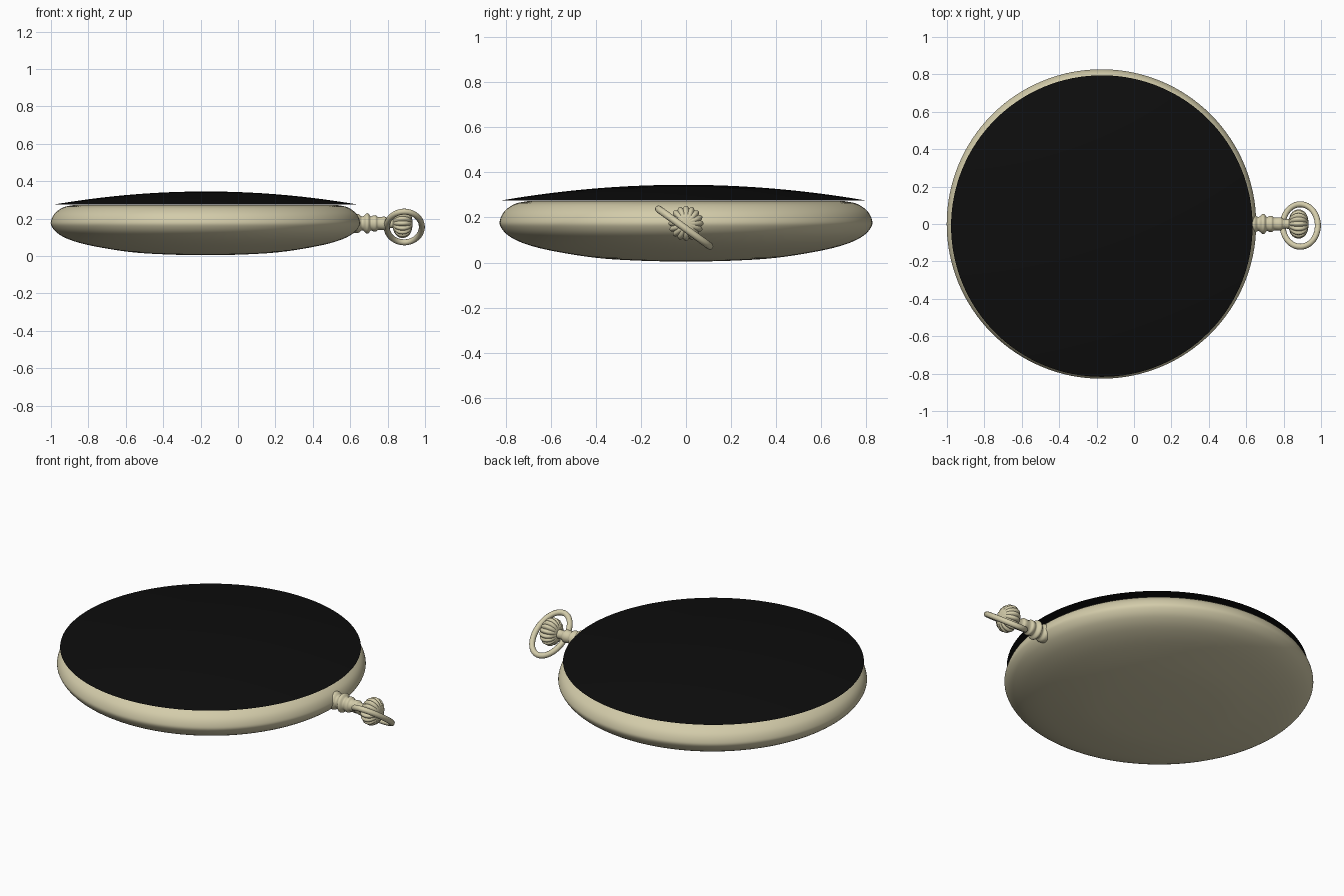
import bpy, bmesh, math
from mathutils import Vector

cube = bpy.data.objects.get("Cube")
if cube:
    bpy.data.objects.remove(cube, do_unlink=True)


def material(name, rgb):
    m = bpy.data.materials.new(name)
    m.use_nodes = True
    m.diffuse_color = (*rgb, 1)
    m.node_tree.nodes["Principled BSDF"].inputs["Base Color"].default_value = (*rgb, 1)
    return m


gold = material("pale_gold", (0.65, 0.60, 0.40))
black = material("black_glass", (0.004, 0.004, 0.004))


def finish(name, bm, mat, angle=50):
    bmesh.ops.remove_doubles(bm, verts=bm.verts, dist=1e-5)
    bmesh.ops.recalc_face_normals(bm, faces=bm.faces)
    mesh = bpy.data.meshes.new(name)
    bm.to_mesh(mesh)
    bm.free()
    mesh.materials.append(mat)
    ob = bpy.data.objects.new(name, mesh)
    bpy.context.collection.objects.link(ob)
    bpy.ops.object.select_all(action="DESELECT")
    ob.select_set(True)
    bpy.context.view_layer.objects.active = ob
    bpy.ops.object.shade_smooth_by_angle(angle=math.radians(angle))
    return ob


def smooth(points, steps=6):
    """Catmull-Rom curve through the profile points."""
    p = [Vector(q) for q in points]
    p = [p[0]] + p + [p[-1]]
    out = []
    for a, b, c, d in zip(p, p[1:], p[2:], p[3:]):
        for i in range(steps):
            t = i / steps
            out.append(0.5 * (2 * b + (c - a) * t + (2 * a - 5 * b + 4 * c - d) * t * t
                              + (3 * b - a - 3 * c + d) * t ** 3))
    return out + [p[-1]]


def lathe(name, profile, centre, mat, axis="Z", sides=128, flute=lambda a: 1):
    """Revolve (radius, height) pairs about an axis, with optional fluting."""
    bm = bmesh.new()
    rings = []
    for r, h in profile:
        ring = []
        for i in range(sides):
            a = math.tau * i / sides
            u, v = r * flute(a) * math.cos(a), r * flute(a) * math.sin(a)
            co = (u, v, h) if axis == "Z" else (h, u, v)
            ring.append(bm.verts.new(Vector(co) + Vector(centre)))
        rings.append(ring)
    for lo, hi in zip(rings, rings[1:]):
        for i in range(sides):
            j = (i + 1) % sides
            bm.faces.new((lo[i], lo[j], hi[j], hi[i]))
    return finish(name, bm, mat)


# Rounded case with a shallow domed back
case = smooth([(0, 0.004), (0.2, 0.008), (0.4, 0.021), (0.6, 0.053), (0.72, 0.085), (0.79, 0.121),
               (0.823, 0.16), (0.825, 0.19), (0.805, 0.228), (0.76, 0.26), (0.7, 0.273)])
lathe("case", case + [(0, 0.273)], (-0.174, 0, 0), gold)

# Domed glass, resting just above the case
R, RISE = 0.806, 0.069
dome = [(R * math.sin(t * math.pi / 32), 0.276 + RISE * math.cos(t * math.pi / 32) ** 2)
        for t in range(17)]
lathe("glass", dome + [(0, 0.276)], (-0.172, -0.011, 0), black)

# Turned stem with collars
stem = smooth([(0.05, 0.62), (0.05, 0.645), (0.038, 0.66), (0.04, 0.672), (0.053, 0.685),
               (0.053, 0.697), (0.038, 0.71), (0.043, 0.725), (0.043, 0.738), (0.034, 0.75),
               (0.036, 0.785), (0.026, 0.8), (0.026, 0.84)], 3)
lathe("stem", [(0, 0.62)] + stem, (0, 0, 0.174), gold, "X", 32)

# Fluted crown
crown = [(0.078 * math.sin(math.pi * i / 20) ** 0.8, -0.053 * math.cos(math.pi * i / 20))
         for i in range(21)]
lathe("crown", crown, (0.88, 0, 0.174), gold, "X", 128,
      lambda a: 0.87 + 0.13 * abs(math.cos(8 * a)))

# Tilted oval bow around the crown
bm = bmesh.new()
across = Vector((0, 0.81, -0.586))
normal = Vector((0, 0.586, 0.81))
rings = []
for i in range(64):
    a = math.tau * i / 64
    out = Vector((math.cos(a), 0, 0)) + across * math.sin(a)
    mid = Vector((0.889, -0.008, 0.155)) + Vector((0.094 * math.cos(a), 0, 0)) + across * 0.14 * math.sin(a)
    rings.append([bm.verts.new(mid + 0.016 * (out * math.cos(b) + normal * math.sin(b)))
                  for b in (math.tau * k / 12 for k in range(12))])
for i, ring in enumerate(rings):
    nxt = rings[(i + 1) % 64]
    for k in range(12):
        m = (k + 1) % 12
        bm.faces.new((ring[k], nxt[k], nxt[m], ring[m]))
finish("bow", bm, gold)
